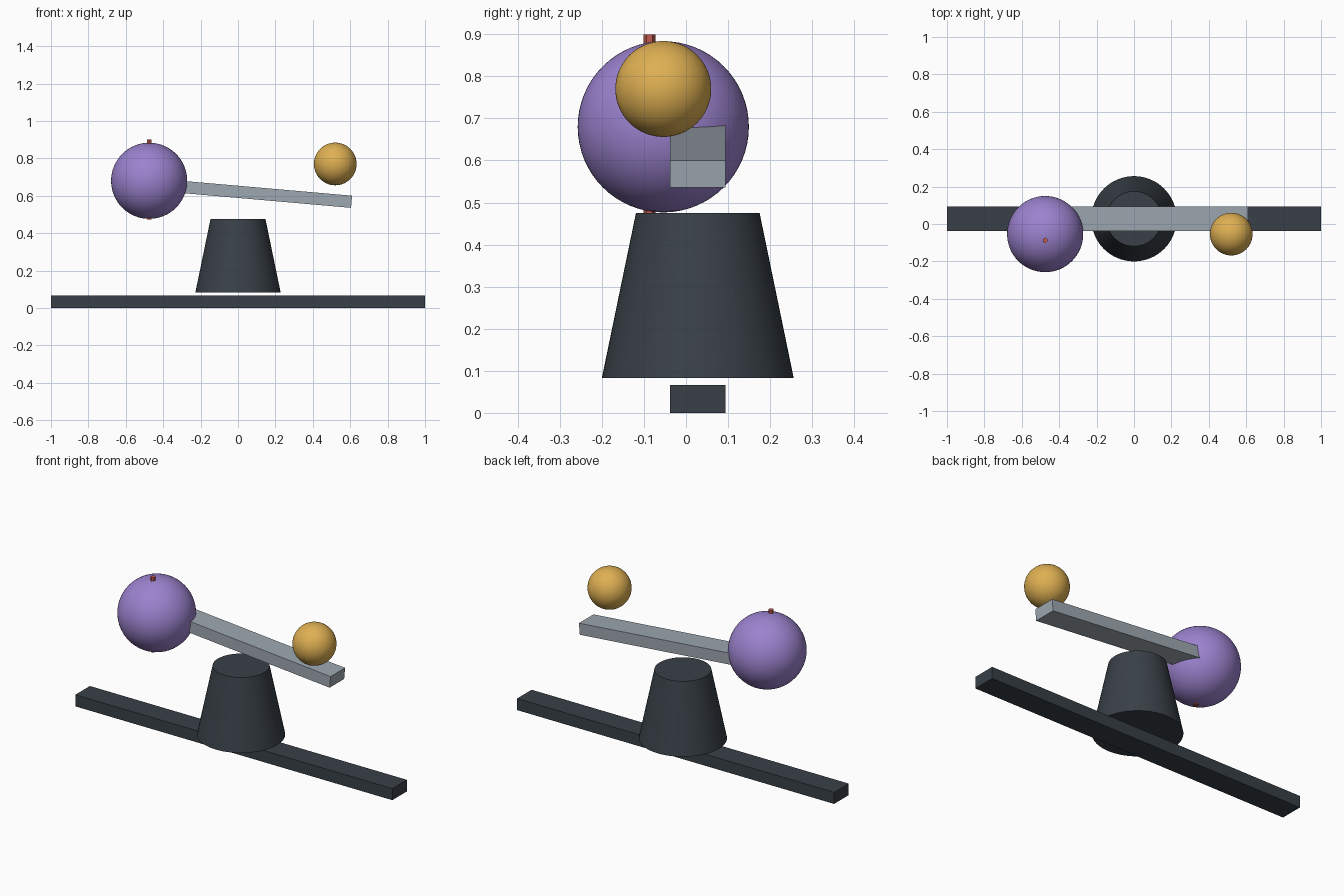
import bpy
import math

cube = bpy.data.objects.get("Cube")
if cube:
    bpy.data.objects.remove(cube, do_unlink=True)


def material(name, rgb):
    m = bpy.data.materials.new(name)
    m.use_nodes = True
    m.diffuse_color = (*rgb, 1)
    node = next(n for n in m.node_tree.nodes if n.type == 'BSDF_PRINCIPLED')
    node.inputs["Base Color"].default_value = (*rgb, 1)
    return m


CHARCOAL = material("charcoal", (0.04, 0.051, 0.063))
GREY = material("steel grey", (0.34, 0.39, 0.44))
PURPLE = material("purple", (0.33, 0.225, 0.62))
GOLD = material("gold", (0.73, 0.43, 0.085))
RED = material("red", (0.53, 0.10, 0.075))


def finish(name, mat, smooth=False):
    obj = bpy.context.object
    obj.name = name
    obj.data.materials.append(mat)
    if smooth:
        bpy.ops.object.shade_smooth_by_angle(angle=math.radians(35))
    return obj


def bar(name, size, location, mat, tilt=0):
    bpy.ops.mesh.primitive_cube_add(size=1, location=location)
    obj = finish(name, mat)
    obj.scale = size
    obj.rotation_euler.y = math.radians(tilt)


def ball(name, radius, location, mat):
    bpy.ops.mesh.primitive_uv_sphere_add(segments=64, ring_count=32,
                                         radius=radius, location=location)
    finish(name, mat, smooth=True)


MID_Y = 0.028    # depth of the stand and beam
BALL_Y = -0.054  # depth of the two balls

# Stand: long ground bar and tapered pedestal floating just above it
bar("ground_bar", (2, 0.131, 0.066), (0, MID_Y, 0.033), CHARCOAL)
bpy.ops.mesh.primitive_cone_add(vertices=64, radius1=0.228, radius2=0.147,
                                depth=0.392, location=(0, MID_Y, 0.279))
finish("pedestal", CHARCOAL, smooth=True)

# Tilted beam
bar("beam", (1.219, 0.131, 0.065), (0, MID_Y, 0.621), GREY, tilt=5)

# Large and small balls
ball("large_ball", 0.2035, (-0.475, BALL_Y, 0.68), PURPLE)
ball("small_ball", 0.114, (0.52, BALL_Y, 0.77), GOLD)

# Thin pin running upright through the large ball
bpy.ops.mesh.primitive_cylinder_add(vertices=6, radius=0.014, depth=0.427,
                                    location=(-0.475, -0.087, 0.6865))
finish("pin", RED)
